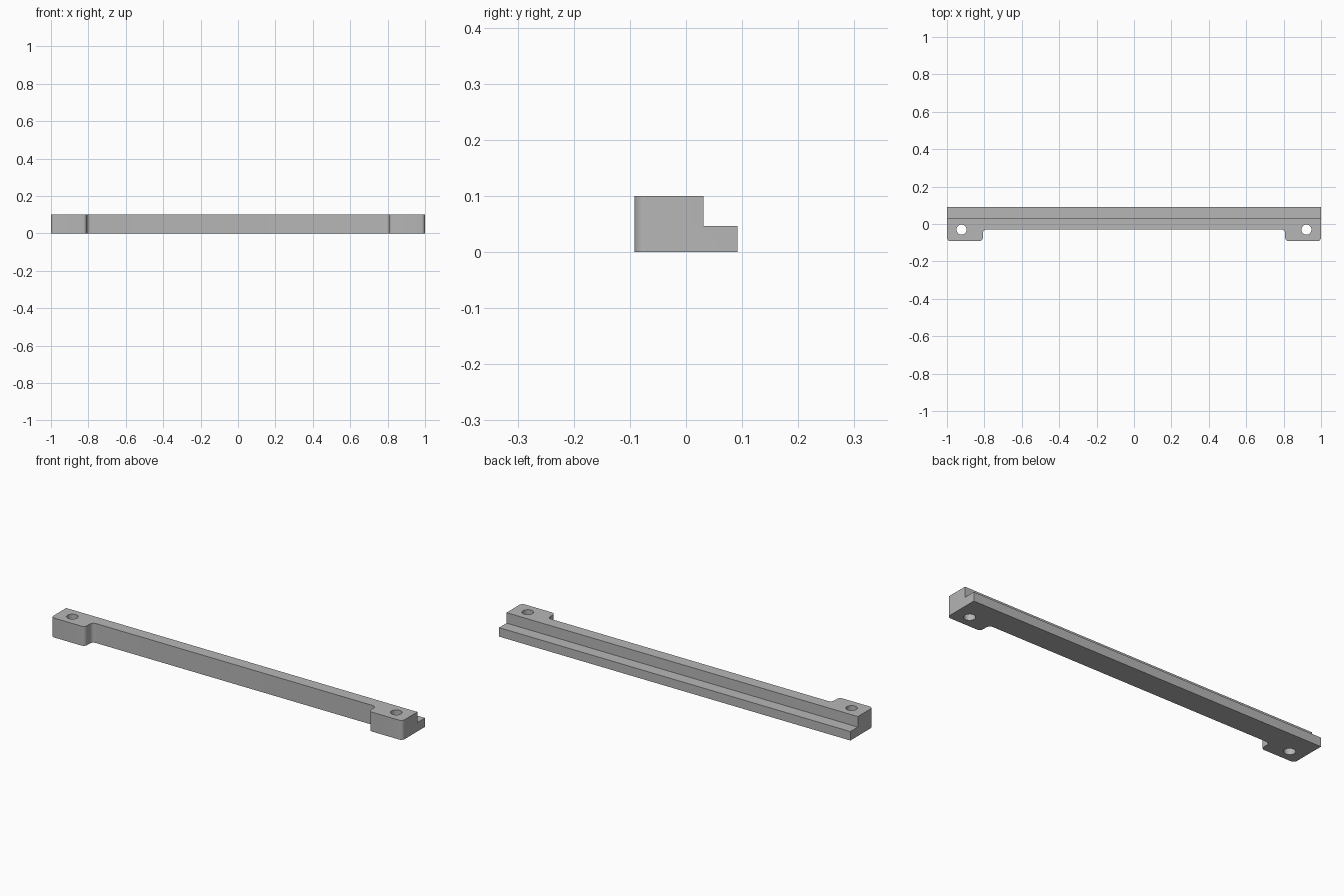
import bpy
import bmesh
from math import cos, sin, pi, radians

cube = bpy.data.objects.get("Cube")
if cube:
    bpy.data.objects.remove(cube, do_unlink=True)

HEIGHT = 0.10
BACK, FRONT, RAIL_FRONT = 0.092, -0.092, -0.03
STEP_Y, STEP_Z = 0.031, 0.046
FOOT_X, RADIUS = 0.808, 0.02
HOLE_X, HOLE_Y, HOLE_R = 0.922, -0.03, 0.027

grey = bpy.data.materials.new("light_grey")
grey.use_nodes = True
colour = (0.47, 0.47, 0.47, 1)
grey.diffuse_color = colour
grey.node_tree.nodes["Principled BSDF"].inputs["Base Color"].default_value = colour


def arc(cx, cy, start, end, steps=8):
    """Points of a corner rounding around (cx, cy), angles in degrees."""
    angles = [radians(start + (end - start) * i / steps) for i in range(steps + 1)]
    return [(cx + RADIUS * cos(a), cy + RADIUS * sin(a)) for a in angles]


def prism(name, outline, bottom, top):
    """Extrude a plan outline from bottom to top."""
    bm = bmesh.new()
    face = bm.faces.new([bm.verts.new((x, y, bottom)) for x, y in outline])
    result = bmesh.ops.extrude_face_region(bm, geom=[face])
    verts = [v for v in result["geom"] if isinstance(v, bmesh.types.BMVert)]
    bmesh.ops.translate(bm, verts=verts, vec=(0, 0, top - bottom))
    bmesh.ops.recalc_face_normals(bm, faces=bm.faces)
    mesh = bpy.data.meshes.new(name)
    bm.to_mesh(mesh)
    bm.free()
    mesh.materials.append(grey)
    obj = bpy.data.objects.new(name, mesh)
    bpy.context.collection.objects.link(obj)
    return obj


# Rail with two rounded mounting feet: half outline, then mirrored
half = arc(FOOT_X - RADIUS, RAIL_FRONT - RADIUS, 90, 0)
half += arc(FOOT_X + RADIUS, FRONT + RADIUS, 180, 270)
half += arc(1 - RADIUS, FRONT + RADIUS, 270, 360)
half += [(1, BACK)]
outline = half + [(-x, y) for x, y in reversed(half)]
rail = prism("mounting_rail", outline, 0, HEIGHT)

# Cutters: the ledge along the back and a bolt hole in each foot
ledge = [(-1.1, STEP_Y), (1.1, STEP_Y), (1.1, 0.2), (-1.1, 0.2)]
cutters = [prism("ledge_cutter", ledge, STEP_Z, 0.2)]
for side in (-1, 1):
    circle = [(side * HOLE_X + HOLE_R * cos(2 * pi * i / 40),
               HOLE_Y + HOLE_R * sin(2 * pi * i / 40)) for i in range(40)]
    cutters.append(prism("bolt_hole_cutter", circle, -0.1, 0.2))

bpy.ops.object.select_all(action="DESELECT")
rail.select_set(True)
bpy.context.view_layer.objects.active = rail
for cutter in cutters:
    cutter.hide_render = True
    cut = rail.modifiers.new("cut", "BOOLEAN")
    cut.operation = "DIFFERENCE"
    cut.solver = "EXACT"
    cut.object = cutter
    bpy.ops.object.modifier_apply(modifier=cut.name)
    bpy.data.objects.remove(cutter, do_unlink=True)

# Smooth roundings and holes, sharp edges elsewhere
bpy.ops.object.shade_smooth_by_angle(angle=radians(30))
